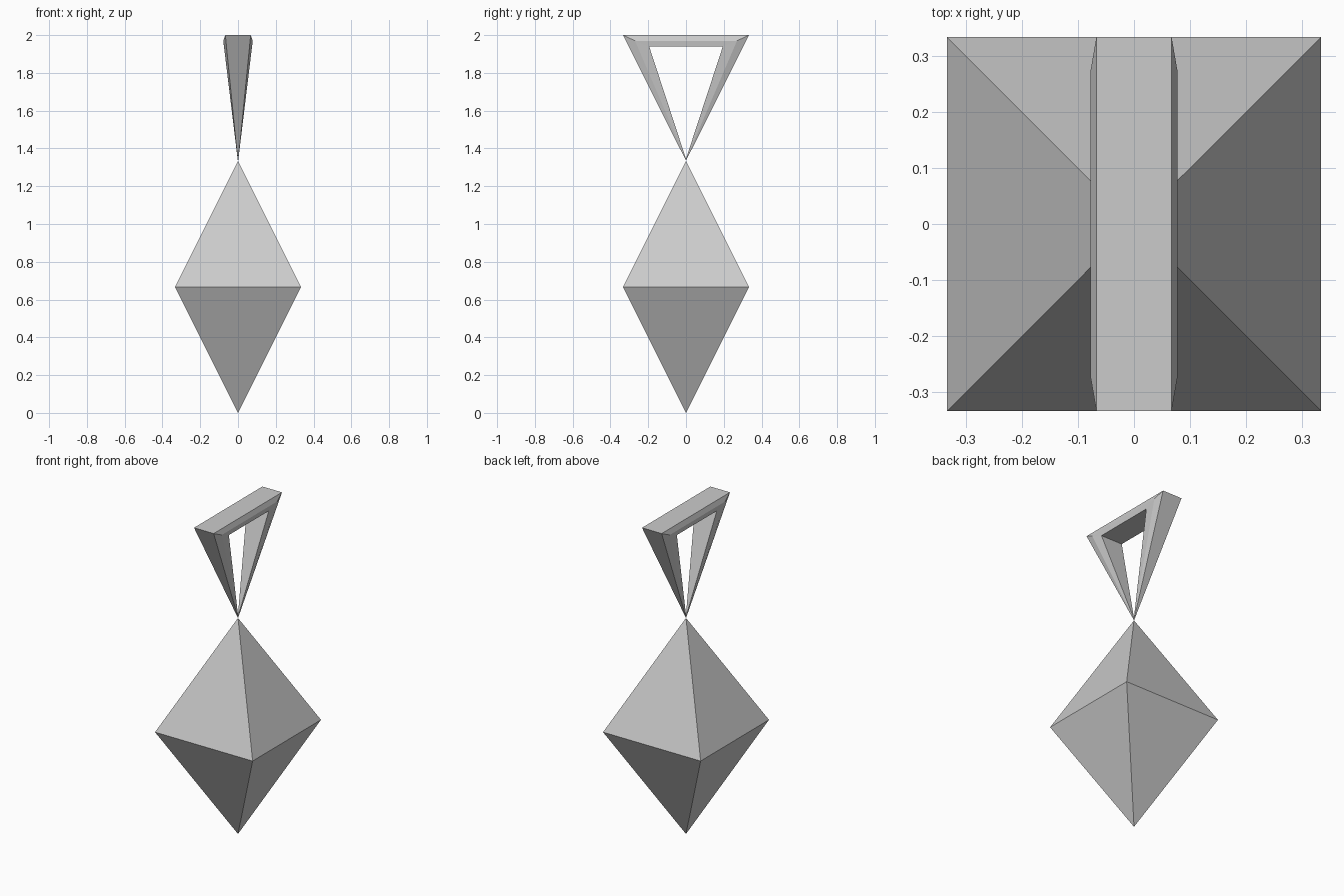
import bpy, bmesh

if "Cube" in bpy.data.objects:
    bpy.data.objects.remove(bpy.data.objects["Cube"])


def make_object(name, bm):
    bmesh.ops.recalc_face_normals(bm, faces=bm.faces[:])
    mesh = bpy.data.meshes.new(name)
    bm.to_mesh(mesh)
    bm.free()
    obj = bpy.data.objects.new(name, mesh)
    bpy.context.collection.objects.link(obj)
    return obj


# Lower crystal: two square pyramids base to base
R = 1 / 3
bm = bmesh.new()
square = [bm.verts.new((x * R, y * R, 2 * R)) for x, y in ((-1, -1), (1, -1), (1, 1), (-1, 1))]
tips = [bm.verts.new((0, 0, z)) for z in (0, 4 * R)]
for tip in tips:
    for i in range(4):
        bm.faces.new((square[i], square[(i + 1) % 4], tip))
make_object("crystal_body", bm)

# Upper hanging frame: triangular rings (half width x, half length y, top z, tip z)
half = [(0.067, R, 2.0, 1.335), (0.078, 0.27, 1.97, 1.34), (0.074, 0.195, 1.94, 1.345)]
sections = [(1, p) for p in half] + [(-1, p) for p in reversed(half)]
bm = bmesh.new()
rings = []
for side, (x, y, top, tip) in sections:
    points = ((side * x, -y, top), (side * x, y, top), (side * 0.001, 0, tip))
    rings.append([bm.verts.new(p) for p in points])
for i, a in enumerate(rings):
    b = rings[(i + 1) % len(rings)]
    for k in range(3):
        n = (k + 1) % 3
        bm.faces.new((a[k], a[n], b[n], b[k]))
make_object("triangular_frame", bm)
